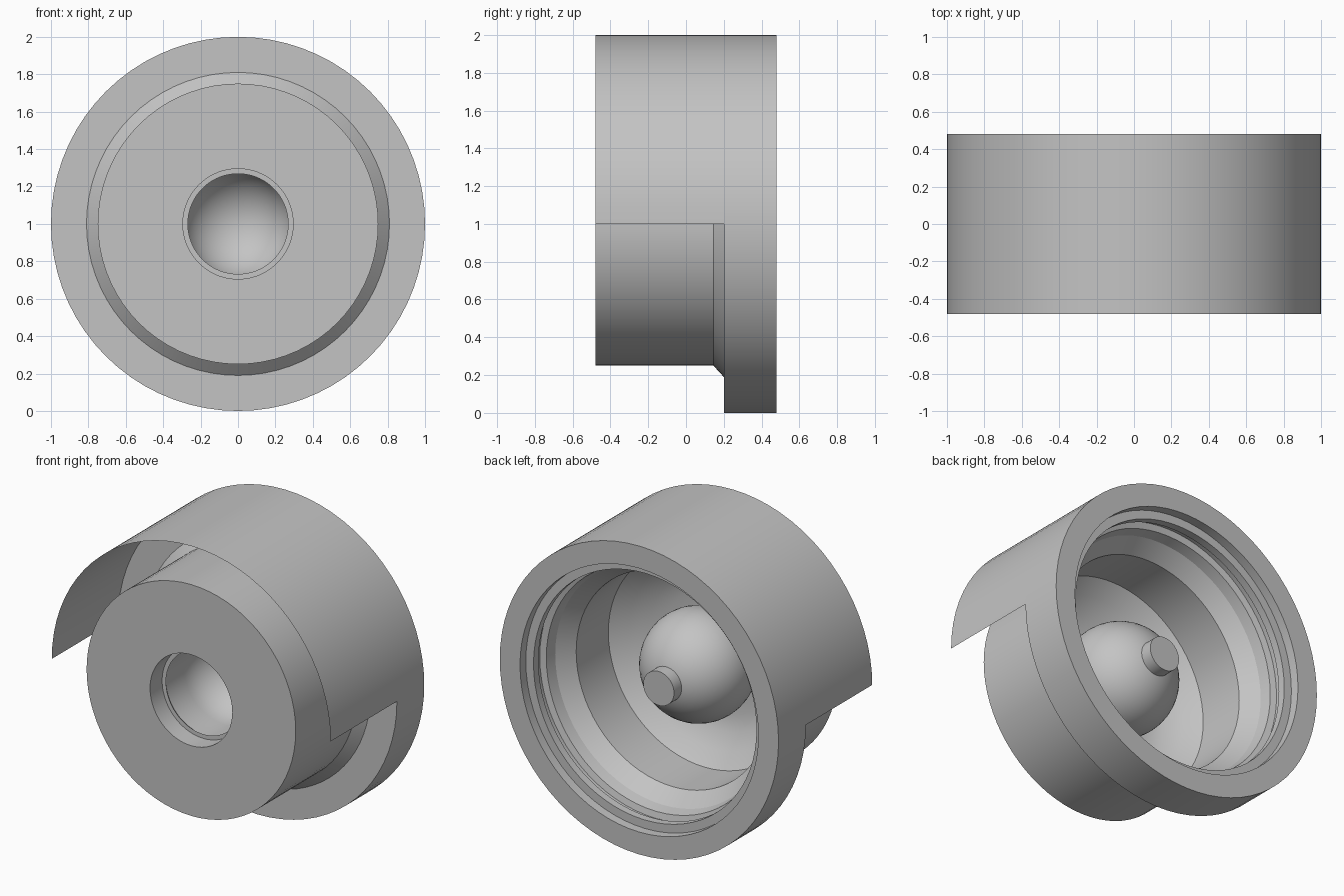
import bpy, bmesh, math
from mathutils import Vector

cube = bpy.data.objects.get("Cube")
if cube:
    bpy.data.objects.remove(cube, do_unlink=True)

grey = bpy.data.materials.new("plain_grey")
grey.use_nodes = True
colour = (0.55, 0.55, 0.55, 1)
grey.diffuse_color = colour
grey.node_tree.nodes["Principled BSDF"].inputs["Base Color"].default_value = colour

AXIS_Z = 1.0
SEGMENTS = 72


def arc(centre, radius, start, end, steps):
    """Points (radius, y) on an arc around the axis, angles from the +y pole."""
    angles = [math.radians(start + (end - start) * i / steps) for i in range(steps + 1)]
    return [(radius * math.sin(a), centre + radius * math.cos(a)) for a in angles]


def lathe(name, profile, turn=360):
    """Spin a (radius, y) profile around the horizontal axis, starting at +x."""
    bm = bmesh.new()
    verts = [bm.verts.new((r, y, AXIS_Z)) for r, y in profile]
    edges = [bm.edges.new(pair) for pair in zip(verts, verts[1:])]
    bmesh.ops.spin(bm, geom=verts + edges, cent=(0, 0, AXIS_Z), axis=Vector((0, -1, 0)),
                   angle=math.radians(turn), steps=SEGMENTS * turn // 360)
    bmesh.ops.remove_doubles(bm, verts=bm.verts, dist=0.0005)
    bmesh.ops.recalc_face_normals(bm, faces=bm.faces)
    mesh = bpy.data.meshes.new(name)
    bm.to_mesh(mesh)
    bm.free()
    mesh.materials.append(grey)
    obj = bpy.data.objects.new(name, mesh)
    bpy.context.collection.objects.link(obj)
    bpy.ops.object.select_all(action='DESELECT')
    obj.select_set(True)
    bpy.context.view_layer.objects.active = obj
    bpy.ops.object.shade_smooth_by_angle(angle=math.radians(25))
    return obj


FRONT, BACK, FLANGE, BALL = -0.48, 0.48, 0.2, -0.13

# Blind hole with a round end
hole = arc(BALL, 0.295, 0, 90, 12) + [(0.295, FRONT)]
# Front drum, chamfer and wide flange
outside = [(0.75, FRONT), (0.75, 0.145), (0.81, FLANGE), (1, FLANGE), (1, BACK)]
# Stepped and grooved mouth, then the cup wall and its sloping floor
mouth = [(0.855, BACK), (0.855, 0.42), (0.80, 0.42), (0.80, 0.37), (0.825, 0.36),
         (0.825, 0.32), (0.785, 0.31), (0.77, 0.24), (0.69, 0.14), (0.69, -0.19)]
floor = [(0.60, -0.27), (0.50, -0.33), (0.40, -0.36)]
# Ball rising from the cup floor
ball = arc(BALL, 0.35, 130, 0, 16)
lathe("cup_body", hole + outside + mouth + floor + ball)

# Short peg on top of the ball
lathe("centre_peg", [(0, 0.18), (0.11, 0.18), (0.11, 0.28), (0, 0.28)])

# Thin half-round hood over the drum
lathe("upper_hood", [(1, FRONT), (1, FLANGE)], turn=180)
